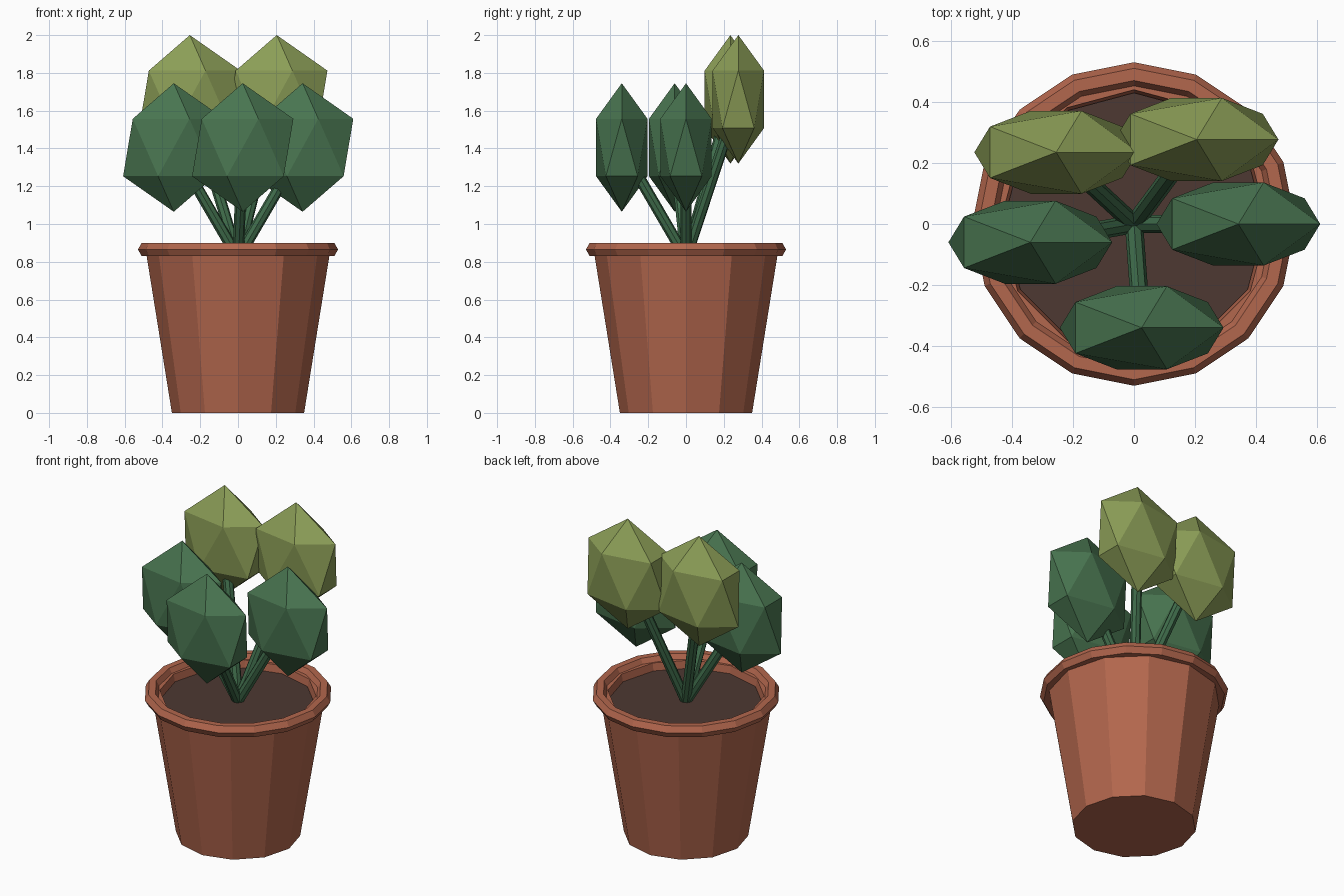
import bpy
from math import radians
from mathutils import Vector

if "Cube" in bpy.data.objects:
    bpy.data.objects.remove(bpy.data.objects["Cube"])


def material(name, rgb):
    m = bpy.data.materials.new(name)
    m.diffuse_color = (*rgb, 1)
    m.use_nodes = True
    m.node_tree.nodes["Principled BSDF"].inputs["Base Color"].default_value = m.diffuse_color
    return m


terracotta = material("terracotta", (0.45, 0.135, 0.075))
earth = material("earth", (0.075, 0.04, 0.032))
dark_green = material("dark_green", (0.065, 0.175, 0.08))
light_green = material("light_green", (0.26, 0.34, 0.095))
stem_green = material("stem_green", (0.05, 0.15, 0.07))


def finish(name, mat):
    ob = bpy.context.object
    ob.name = name
    ob.data.materials.append(mat)
    return ob


def lathe(name, profile, sides, mat):
    # revolve an (r, z) profile; first and last points lie on the axis
    me = bpy.data.meshes.new(name)
    ob = bpy.data.objects.new(name, me)
    bpy.context.collection.objects.link(ob)
    me.from_pydata([(0, r, z) for r, z in profile],
                   [(i, i + 1) for i in range(len(profile) - 1)], [])
    screw = ob.modifiers.new("revolve", 'SCREW')
    screw.steps = screw.render_steps = sides
    screw.use_merge_vertices = True
    screw.use_normal_calculate = True
    screw.use_smooth_shade = False
    me.materials.append(mat)
    return ob


# pot wall with open top, and rolled rim
lathe("pot", [(0, 0), (0.35, 0), (0.49, 0.87), (0.44, 0.87),
              (0.425, 0.78), (0, 0.78)], 12, terracotta)
bpy.ops.mesh.primitive_torus_add(major_segments=16, minor_segments=6,
                                 major_radius=0.49, minor_radius=0.04,
                                 location=(0, 0, 0.865))
finish("pot_rim", terracotta)

# soil
bpy.ops.mesh.primitive_cylinder_add(vertices=12, radius=0.43, depth=0.04,
                                    location=(0, 0, 0.805))
finish("soil", earth)

# leaf clumps, each on a stem from the middle of the soil
clumps = [
    ((0.025, -0.34, 1.405), dark_green),
    ((-0.34, -0.06, 1.405), dark_green),
    ((0.342, 0.0, 1.405), dark_green),
    ((0.205, 0.277, 1.66), light_green),
    ((-0.255, 0.235, 1.66), light_green),
]
root = Vector((0, 0, 0.82))
for i, (pos, mat) in enumerate(clumps, 1):
    bpy.ops.mesh.primitive_ico_sphere_add(subdivisions=1, radius=1, location=pos)
    clump = finish(f"leaf_clump_{i}", mat)
    clump.scale = (0.3, 0.16, 0.34)

    axis = Vector(pos) - root
    bpy.ops.mesh.primitive_cylinder_add(vertices=8, radius=0.03, depth=axis.length,
                                        location=root + axis / 2)
    stem = finish(f"stem_{i}", stem_green)
    stem.rotation_euler = axis.to_track_quat('Z', 'Y').to_euler()
